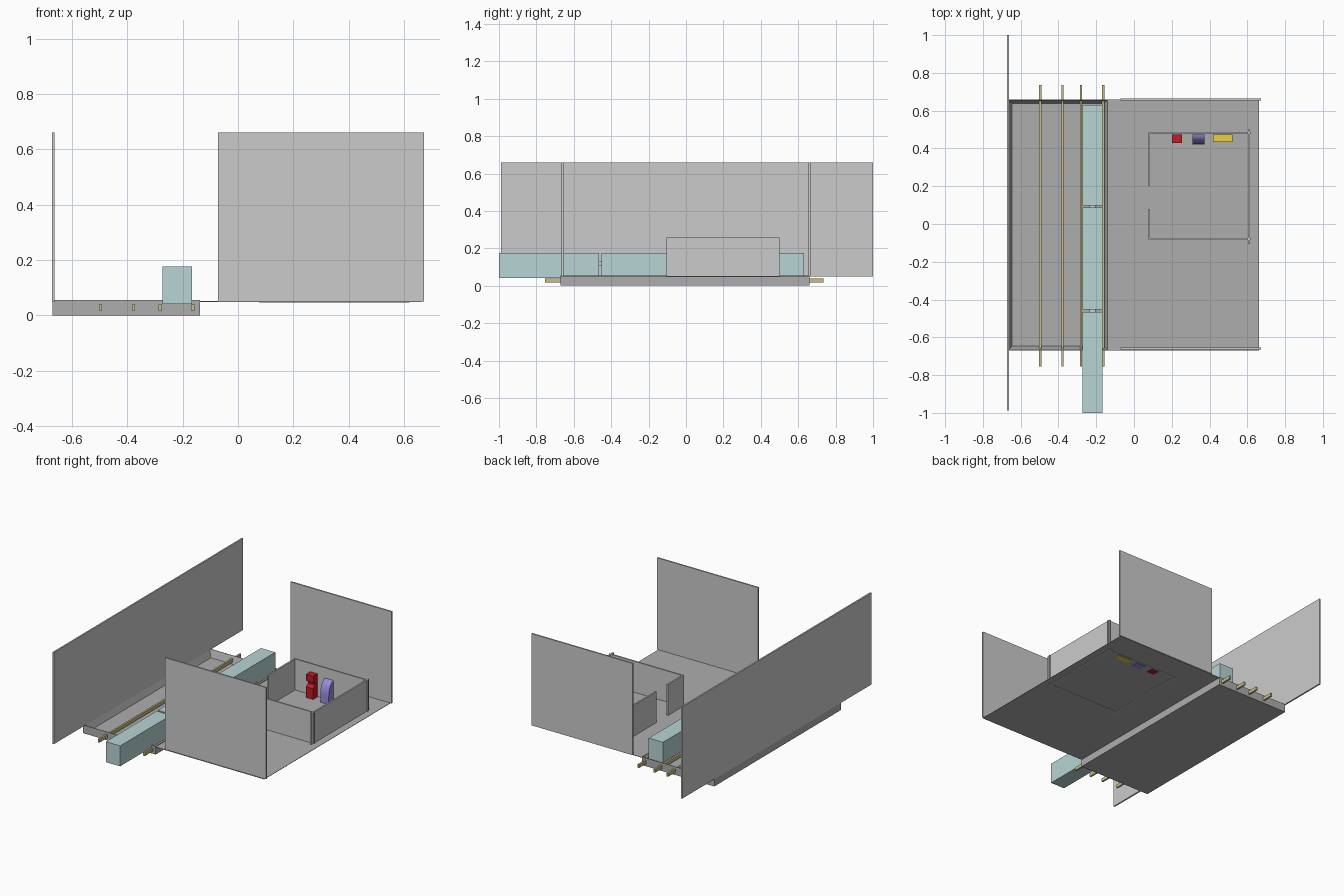
import bpy, bmesh, math

if "Cube" in bpy.data.objects:
    bpy.data.objects.remove(bpy.data.objects["Cube"])


def material(name, rgb):
    m = bpy.data.materials.new(name)
    m.diffuse_color = (*rgb, 1)
    m.use_nodes = True
    m.node_tree.nodes["Principled BSDF"].inputs["Base Color"].default_value = m.diffuse_color
    return m


DARK = material("dark_concrete", (0.42, 0.42, 0.42))
TEAL = material("teal", (0.48, 0.66, 0.66))
BRASS = material("brass", (0.58, 0.52, 0.22))
RED = material("red", (0.55, 0.01, 0.02))
BLUE = material("blue", (0.32, 0.26, 0.7))
YELLOW = material("yellow", (0.85, 0.62, 0.05))


def add_object(name, bm, mat=None):
    bmesh.ops.recalc_face_normals(bm, faces=bm.faces)
    mesh = bpy.data.meshes.new(name)
    bm.to_mesh(mesh)
    bm.free()
    ob = bpy.data.objects.new(name, mesh)
    bpy.context.collection.objects.link(ob)
    if mat:
        mesh.materials.append(mat)
    return ob


def box_bm(x, y, z):
    bm = bmesh.new()
    bmesh.ops.create_cube(bm, size=1)
    for v in bm.verts:
        v.co = [r[0] + (c + 0.5) * (r[1] - r[0]) for c, r in zip(v.co, (x, y, z))]
    return bm


def box(name, x, y, z, mat=None):
    return add_object(name, box_bm(x, y, z), mat)


def side_profile(name, points, x0, x1, mat):
    """Extrude a (y, z) outline along x."""
    bm = bmesh.new()
    face = bm.faces.new([bm.verts.new((x0, y, z)) for y, z in points])
    ext = bmesh.ops.extrude_face_region(bm, geom=[face])
    moved = [g for g in ext["geom"] if isinstance(g, bmesh.types.BMVert)]
    bmesh.ops.translate(bm, verts=moved, vec=(x1 - x0, 0, 0))
    return add_object(name, bm, mat)


# Track bed: shallow open tray with sloping inner sides
bm = box_bm((-0.67, -0.137), (-0.67, 0.66), (0, 0.055))
bm.normal_update()
top = max(bm.faces, key=lambda f: f.calc_center_median().z)
bmesh.ops.inset_region(bm, faces=[top], thickness=0.004)
floor = bmesh.ops.extrude_face_region(bm, geom=[top])
bmesh.ops.delete(bm, geom=[top], context="FACES_ONLY")
fv = [g for g in floor["geom"] if isinstance(g, bmesh.types.BMVert)]
for v in fv:
    v.co.z = 0.008
    v.co.x += 0.02 if v.co.x < -0.4 else -0.02
    v.co.y += 0.02 if v.co.y < 0 else -0.02
add_object("track_bed", bm, DARK)

# Rails
for i, x in enumerate((-0.497, -0.378, -0.281, -0.163)):
    box(f"rail_{i + 1}", (x - 0.006, x + 0.006), (-0.755, 0.735), (0.017, 0.039), BRASS)

# Train cars and couplings
for i, (y0, y1) in enumerate(((-1.0, -0.466), (-0.453, 0.087), (0.099, 0.63))):
    box(f"train_car_{i + 1}", (-0.272, -0.167), (y0, y1), (0.04, 0.176), TEAL)
for i, y in enumerate((-0.46, 0.093)):
    box(f"coupling_{i + 1}", (-0.235, -0.205), (y - 0.009, y + 0.009), (0.105, 0.13), TEAL)

# Platform: thin sheet
box("platform", (-0.137, 0.663), (-0.67, 0.66), (0.0485, 0.051), DARK)

# Station walls
box("track_wall", (-0.673, -0.663), (-0.988, 1.0), (0.05, 0.66))
for name, y in (("front_wall", -0.66), ("back_wall", 0.66)):
    box(name, (-0.072, 0.672), (y - 0.005, y + 0.005), (0.05, 0.66))

# Ticket room walls, with a doorway on the track side
Z = (0.046, 0.257)
box("room_back_wall", (0.076, 0.62), (0.478, 0.488), Z)
box("room_front_wall", (0.076, 0.62), (-0.085, -0.075), Z)
box("room_right_wall", (0.604, 0.614), (-0.105, 0.5), Z)
box("room_left_wall_a", (0.076, 0.086), (-0.08, 0.08), Z)
box("room_left_wall_b", (0.076, 0.086), (0.2, 0.483), Z)

# Ticket machine with a recessed keypad
side_profile("ticket_machine", [
    (0.474, 0.046), (0.428, 0.046), (0.428, 0.122), (0.448, 0.138),
    (0.448, 0.15), (0.43, 0.162), (0.43, 0.205), (0.474, 0.205)], 0.2, 0.253, RED)

# Information stand with a curved front
arc = [(0.474 - 0.052 * math.cos(a), 0.105 + 0.087 * math.sin(a))
       for a in (math.radians(90 * i / 10) for i in range(11))]
stand = side_profile("information_stand", [(0.474, 0.046), (0.422, 0.046)] + arc,
                     0.31, 0.372, BLUE)
bpy.context.view_layer.objects.active = stand
stand.select_set(True)
bpy.ops.object.shade_smooth_by_angle()

# Bench
box("bench", (0.417, 0.522), (0.434, 0.475), (0.046, 0.088), YELLOW)
